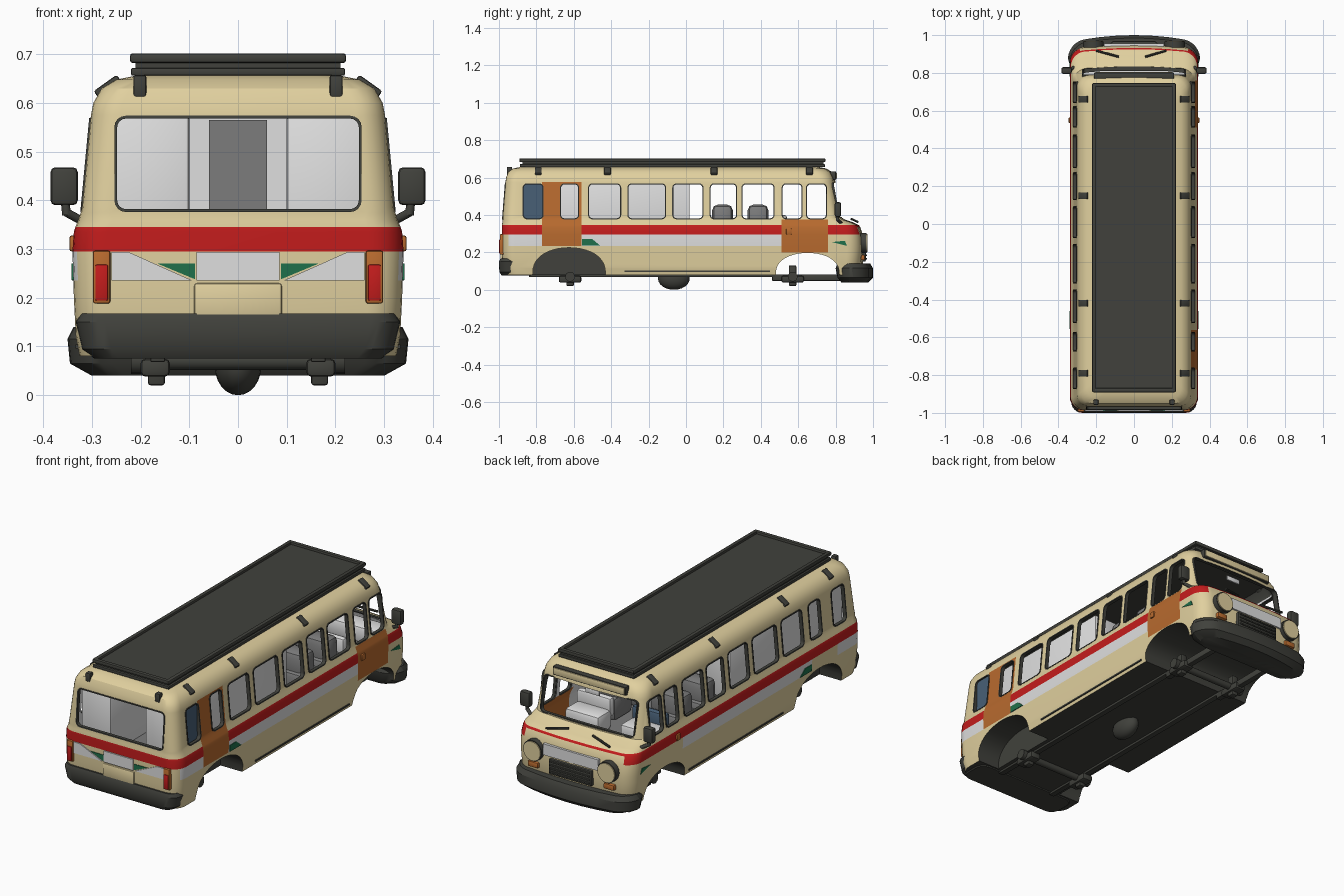
import bpy, bmesh, math
from mathutils import Vector, Matrix

if "Cube" in bpy.data.objects:
    bpy.data.objects.remove(bpy.data.objects["Cube"])

# Materials (same slot order on every mesh)
COLS = [("cream", (.75, .63, .345)), ("dark_grey", (.052, .053, .045)), ("red", (.55, .012, .012)),
        ("orange", (.48, .145, .028)), ("green", (.014, .16, .07)), ("light_grey", (.74, .74, .74)),
        ("slate_blue", (.065, .115, .18)), ("mid_grey", (.2, .2, .2))]
MATS = []
for n, c in COLS:
    m = bpy.data.materials.new(n)
    m.diffuse_color = (*c, 1)
    m.use_nodes = True
    m.node_tree.nodes["Principled BSDF"].inputs["Base Color"].default_value = m.diffuse_color
    MATS.append(m)
CREAM, DARK, RED, ORANGE, GREEN, LIGHT, BLUE, GREY = range(8)


def smooth(me):
    for p in me.polygons:
        p.use_smooth = True
    me.set_sharp_from_angle(angle=math.radians(32))


def finish(name, bm, mat=CREAM, rule=None):
    bmesh.ops.recalc_face_normals(bm, faces=bm.faces)
    for f in bm.faces:
        f.material_index = rule(f.calc_center_median(), f.normal) if rule else mat
    me = bpy.data.meshes.new(name)
    bm.to_mesh(me)
    bm.free()
    for m in MATS:
        me.materials.append(m)
    smooth(me)
    ob = bpy.data.objects.new(name, me)
    bpy.context.collection.objects.link(ob)
    return ob


def skin(bm, rings, caps=True, closed=False):
    vs = [[bm.verts.new(p) for p in r] for r in rings]
    n = len(vs[0])
    pairs = list(zip(vs, vs[1:])) + ([(vs[-1], vs[0])] if closed else [])
    for a, b in pairs:
        for i in range(n):
            bm.faces.new((a[i], a[(i + 1) % n], b[(i + 1) % n], b[i]))
    if caps and not closed:
        bm.faces.new(vs[0])
        bm.faces.new(vs[-1])


def ring(z, w, yr, yf, r, bow=.02, sides=(-.77, -.56, .51, .76)):
    # rounded rectangle outline with a bowed front
    ins = [y * min(1, ((yf - r - .01) / .76 if y > 0 else (yr + r + .01) / -.77)) for y in sides]
    arc = lambda cx, cy, a: [(cx + r * math.cos(math.radians(a + 15 * i)),
                              cy + r * math.sin(math.radians(a + 15 * i))) for i in range(7)]
    fr = arc(w - r, yf - r, 0) + [((w - r) * (1 - i / 3), yf) for i in range(1, 6)] + arc(r - w, yf - r, 90)
    fr = [(x, y + bow * (1 - (x / w) ** 2)) for x, y in fr]
    pts = [(w, y) for y in ins] + fr + [(-w, y) for y in reversed(ins)]
    pts += arc(r - w, yr + r, 180) + arc(w - r, yr + r, 270)
    return [Vector((x, y, z)) for x, y in pts]


def rrect(u0, u1, v0, v1, r):
    out = []
    for cu, cv, a in ((u1 - r, v1 - r, 0), (u0 + r, v1 - r, 90), (u0 + r, v0 + r, 180), (u1 - r, v0 + r, 270)):
        for i in range(5):
            t = math.radians(a + 22.5 * i)
            out.append((cu + r * math.cos(t), cv + r * math.sin(t)))
    return out


def prism(bm, pts, axis, a, b):
    f = (lambda u, v, d: (d, u, v)) if axis == 'x' else (lambda u, v, d: (u, d, v))
    skin(bm, [[f(u, v, d) for u, v in pts] for d in (a, b)])


def plate(name, pts, axis, a, b, mat):
    bm = bmesh.new()
    prism(bm, pts, axis, a, b)
    return finish(name, bm, mat)


def box(name, x, y, z, mat, bev=0, rot=None):
    bm = bmesh.new()
    bmesh.ops.create_cube(bm, size=1)
    c = Vector(((x[0] + x[1]) / 2, (y[0] + y[1]) / 2, (z[0] + z[1]) / 2))
    bmesh.ops.scale(bm, vec=(abs(x[1] - x[0]), abs(y[1] - y[0]), abs(z[1] - z[0])), verts=bm.verts)
    if bev:
        bmesh.ops.bevel(bm, geom=bm.edges[:], offset=bev, segments=2, profile=.5, affect='EDGES')
    if rot:
        bmesh.ops.rotate(bm, matrix=Matrix.Rotation(rot, 3, 'Y'), verts=bm.verts)
    bmesh.ops.translate(bm, vec=c, verts=bm.verts)
    return finish(name, bm, mat)


def rod(name, p, q, r, mat, segs=12):
    p, q = Vector(p), Vector(q)
    bm = bmesh.new()
    bmesh.ops.create_cone(bm, cap_ends=True, segments=segs, radius1=r, radius2=r, depth=(q - p).length)
    rot = (q - p).to_track_quat('Z', 'Y').to_matrix().to_4x4()
    bmesh.ops.transform(bm, matrix=Matrix.Translation((p + q) / 2) @ rot, verts=bm.verts)
    return finish(name, bm, mat)


def frame(name, rect, fn, mat=DARK):
    u0, u1, v0, v1 = rect
    out, inn = rrect(u0 - .004, u1 + .004, v0 - .004, v1 + .004, .024), rrect(u0 + .002, u1 - .002, v0 + .002, v1 - .002, .018)
    bm = bmesh.new()
    skin(bm, [[fn(u, v, d) for u, v in p] for p, d in ((out, -.012), (out, .003), (inn, .003), (inn, -.012))], closed=True)
    return finish(name, bm, mat)


def cut(ob, bm, mat=CREAM, rule=None):
    c = finish("cutter", bm, mat, rule)
    c.hide_render = True
    m = ob.modifiers.new("cut", 'BOOLEAN')
    m.operation, m.solver, m.object = 'DIFFERENCE', 'EXACT', c
    me = bpy.data.meshes.new_from_object(ob.evaluated_get(bpy.context.evaluated_depsgraph_get()))
    ob.modifiers.clear()
    ob.data = me
    bpy.data.objects.remove(c)


# Body shell: z, half width, rear y, front y, corner radius
ROWS = [(.08, .325, -.97, .91, .07), (.12, .333, -.98, .925, .07), (.20, .337, -.985, .93, .07),
        (.235, .338, -.985, .93, .07), (.295, .34, -.985, .925, .07), (.335, .337, -.985, .912, .07),
        (.345, .334, -.985, .905, .07), (.36, .328, -.982, .875, .07), (.375, .323, -.98, .83, .06),
        (.385, .32, -.98, .815, .06), (.575, .302, -.965, .78, .06), (.60, .297, -.962, .775, .06),
        (.63, .28, -.95, .76, .06), (.648, .25, -.925, .73, .06), (.658, .20, -.88, .68, .06)]


def paint(c, n):
    if c.z < .09:
        return DARK
    if n.x > .8 and ((-.77 < c.y < -.56 and .235 < c.z < .575) or (.45 < c.y < .76 and .2 < c.z < .376)):
        return ORANGE
    if .335 < c.z < .345 or (.295 < c.z < .345 and n.y < .85):
        return RED
    if .235 < c.z < .295 and abs(n.x) > .8 and (c.y < -.77 or -.56 < c.y < .51):
        return LIGHT
    return CREAM


bm = bmesh.new()
skin(bm, [ring(*r) for r in ROWS])
body = finish("body_shell", bm, rule=paint)

# Hollow cabin
bm = bmesh.new()
inner = [(.24, *ROWS[3][1:])] + ROWS[4:13]
skin(bm, [ring(z, w - .018, yr + .018, yf - .018, r - .01) for z, w, yr, yf, r in inner])
cut(body, bm, rule=lambda c, n: ORANGE if c.x > .25 and c.z < .38 and .45 < c.y < .76 else
    DARK if c.z > .58 else GREY if c.z < .25 else LIGHT)

# Window openings
SIDE = [(-.87, -.765), (-.67, -.575), (-.52, -.35), (-.31, -.11), (-.07, .09), (.13, .27), (.30, .47), (.515, .62), (.645, .75)]
bm = bmesh.new()
for a, b in SIDE:
    prism(bm, rrect(a, b, .38, .565, .02), 'x', -.5, .5)
cut(body, bm, DARK)
bm = bmesh.new()
prism(bm, rrect(-.27, .27, .39, .57, .02), 'y', .762, 1.1)
prism(bm, rrect(-.25, .25, .38, .57, .02), 'y', -1.1, -.9)
cut(body, bm, DARK)

# Wheel arches: front goes right through, rear are wells
bm = bmesh.new()
for yc, hw, top, spans in ((.65, .17, .197, ((-.5, .5),)), (-.625, .195, .225, ((.2, .5), (-.5, -.2)))):
    pts = [(yc + hw * math.cos(t), .075 + (top - .075) * math.sin(t) ** .75) for t in [math.pi * i / 20 for i in range(1, 20)]]
    pts = [(yc + hw, .0), (yc + hw, .075)] + pts + [(yc - hw, .075), (yc - hw, 0)]
    for a, b in spans:
        prism(bm, pts, 'x', a, b)
cut(body, bm, DARK)
smooth(body.data)

# Window frames
wall = lambda z: .32 - (z - .385) * .0947
for s in (1, -1):
    for a, b in SIDE:
        frame("side_window_frame", (a, b, .38, .565), lambda u, v, d: (s * (wall(v) + d), u, v))
frame("windscreen_frame", (-.27, .27, .39, .57),
      lambda u, v, d: (u, .815 - (v - .385) * .184 + .02 * (1 - (u / .31) ** 2) + d, v))
frame("rear_window_frame", (-.25, .25, .38, .57), lambda u, v, d: (u, -.98 + (v - .385) * .079 - d, v))

# Cabin fittings
box("blue_window_panel", (.292, .298), (-.875, -.76), (.375, .57), BLUE)
for s in (1, -1):
    box("cabinet", (s * .1, s * .27), (-.91, .02), (.24, .575), LIGHT, .008)
    for y in (.12, .31):
        box("seat_cushion", (s * .09, s * .28), (y, y + .15), (.24, .36), GREY, .02)
        box("seat_back", (s * .09, s * .28), (y + .02, y + .13), (.30, .455), GREY, .03)
    box("cab_seat", (s * .06, s * .26), (.52, .64), (.24, .34), LIGHT, .02)
    box("cab_seat_back", (s * .06, s * .26), (.5, .54), (.3, .40), LIGHT if s > 0 else BLUE, .015)
box("partition", (-.1, .1), (.0, .01), (.24, .6), LIGHT)
box("partition_door", (-.06, .06), (-.008, .018), (.24, .565), GREY)
box("dashboard", (-.29, .29), (.74, .85), (.27, .355), LIGHT, .015)
box("inner_mirror", (-.04, .04), (.765, .775), (.53, .555), LIGHT, .003)

# Roof rack
box("rack_bed", (-.21, .21), (-.875, .735), (.67, .69), DARK)
for s in (1, -1):
    box("rack_side_rail", (s * .2, s * .222), (-.89, .745), (.682, .702), DARK, .006)
    box("rack_side_lower_rail", (s * .2, s * .22), (-.88, .735), (.656, .672), DARK, .004)
    for y in (.66, .15, -.42, -.79):
        box("rack_foot", (s * .238, s * .296), (y - .018, y + .018), (.623, .643), DARK, .005, s * .62)
    box("rack_rear_foot", (s * .188, s * .215), (-.958, -.93), (.612, .657), DARK, .005)
for y in (-.88, .735):
    box("rack_end_rail", (-.22, .22), (y - .011, y + .011), (.682, .702), DARK, .006)
    box("rack_end_lower_rail", (-.22, .22), (y - .008, y + .008), (.656, .672), DARK, .004)

# Bumpers
for name, rows in (("front_bumper", [(.04, .30, .83, .935, .07), (.065, .345, .81, .96, .085), (.115, .35, .80, .96, .085), (.14, .338, .81, .945, .08)]),
                   ("rear_bumper", [(.075, .295, -.985, -.83, .05), (.095, .32, -.998, -.82, .06), (.15, .333, -1.0, -.82, .06), (.168, .322, -.992, -.83, .05)])):
    bm = bmesh.new()
    skin(bm, [ring(*r, bow=.04 if r[3] > 0 else 0, sides=()) for r in rows])
    finish(name, bm, DARK)

# Nose: board, grille, lamps, wipers
box("board_surround", (-.212, .212), (.77, .802), (.587, .633), DARK, .005)
box("board_face", (-.204, .204), (.78, .806), (.593, .627), CREAM, .003)
box("nose_panel", (-.16, .16), (.93, .955), (.24, .298), LIGHT)
box("grille", (-.125, .125), (.92, .962), (.15, .232), DARK, .008)
for i in range(4):
    box("grille_bar", (-.115, .115), (.95, .968), (.162 + .018 * i, .17 + .018 * i), DARK, .002)
for s in (1, -1):
    rod("headlamp_rim", (s * .215, .90, .25), (s * .215, .965, .25), .054, DARK, 28)
    rod("headlamp_lens", (s * .215, .91, .25), (s * .215, .97, .25), .049, CREAM, 28)
    box("front_indicator", (s * .19, s * .25), (.91, .957), (.158, .187), ORANGE, .006)
    plate("nose_green_flash", [(.78, .255), (.86, .235), (.85, .262)], 'x', s * .326, s * .341, GREEN)
    rod("wiper_arm", (s * .06 if s > 0 else -.08, .885, .378), (s * .06 + .11 if s > 0 else -.2, .918, .363), .006, DARK, 8)
    # Mirrors and side lamps
    rod("mirror_arm", (s * .315, .83, .355), (s * .352, .81, .375), .009, DARK)
    rod("mirror_stem", (s * .352, .81, .37), (s * .356, .81, .41), .009, DARK)
    box("door_mirror", (s * .329, s * .385), (.795, .83), (.39, .468), DARK, .01)
    box("side_lamp", (s * .33, s * .346), (.535, .565), (.295, .328), ORANGE, .005)
    # Side flashes and sill strip
    plate("side_green_flash", [(-.555, .237), (-.46, .237), (-.5, .27), (-.555, .27)], 'x', s * .334, s * .342, GREEN)
    box("sill_strip", (s * .325, s * .334), (-.33, .45), (.096, .104), DARK)
    # Rear lamps and rear band
    box("tail_lamp_surround", (s * .262, s * .298), (-.995, -.95), (.188, .297), ORANGE, .005)
    box("tail_lamp", (s * .267, s * .293), (-.999, -.95), (.194, .268), RED, .003)
    plate("rear_band", [(s * .26, .236), (s * .26, .294), (s * .225, .294), (s * .095, .236)], 'y', -.99, -.975, LIGHT)
    plate("rear_green_flash", [(s * .088, .238), (s * .088, .27), (s * .165, .27)], 'y', -.988, -.975, GREEN)
    # Underbody
    box("frame_rail", (s * .15, s * .18), (-.84, .48), (.068, .082), DARK, .003)
    box("front_frame_rail", (s * .15, s * .18), (.46, .86), (.048, .082), DARK, .004)
    for y, top in ((-.62, .1), (.57, .13)):
        box("spring", (s * .14, s * .2), (y - .06, y + .06), (.038, .075), DARK, .01)
        box("shackle", (s * .15, s * .185), (y - .02, y + .02), (.02, top), DARK, .006)
        rod("axle_hub", (s * .19, y, .07), (s * .22, y, .07), .026, DARK, 16)
box("rear_centre_panel", (-.085, .085), (-.991, -.975), (.236, .294), LIGHT)
box("plate_holder", (-.09, .09), (-.993, -.97), (.16, .23), CREAM, .006)
for y in (-.62, .57):
    rod("axle", (-.21, y, .07), (.21, y, .07), .018, DARK, 14)
bm = bmesh.new()
bmesh.ops.create_uvsphere(bm, u_segments=20, v_segments=12, radius=1)
bmesh.ops.transform(bm, matrix=Matrix.Translation((0, -.065, .06)) @ Matrix.Diagonal((.048, .085, .06, 1)), verts=bm.verts)
finish("sump", bm, DARK)
